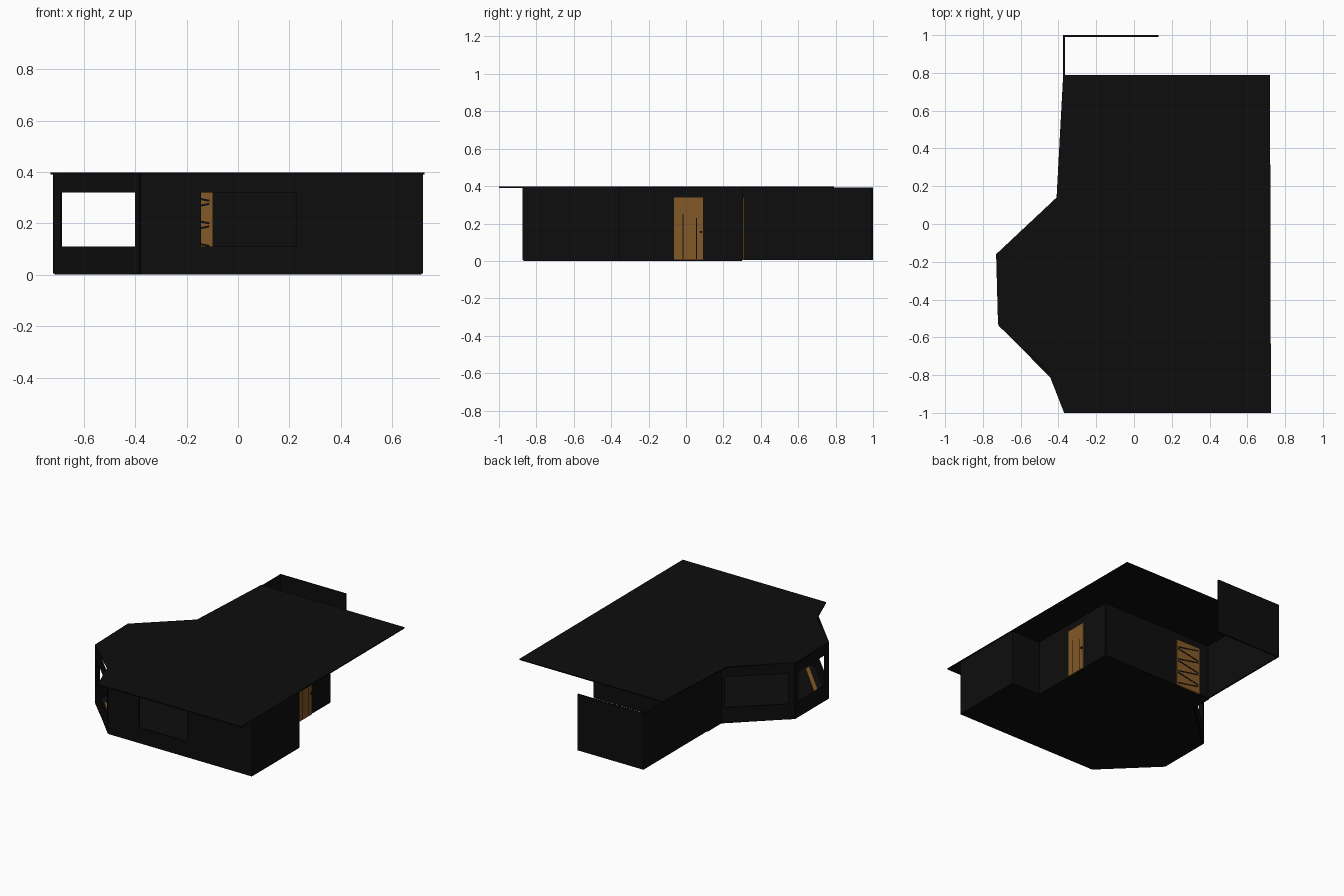
import bpy, bmesh
from mathutils import Vector, Matrix

if "Cube" in bpy.data.objects:
    bpy.data.objects.remove(bpy.data.objects["Cube"])

T = 0.01           # wall thickness
Z0, Z1 = 0.005, 0.392


def material(name, rgb):
    m = bpy.data.materials.new(name)
    m.diffuse_color = (*rgb, 1)
    m.use_nodes = True
    m.node_tree.nodes["Principled BSDF"].inputs["Base Color"].default_value = m.diffuse_color
    return m


BLACK = material("dark_plaster", (0.004, 0.004, 0.004))
WOOD = material("wood", (0.23, 0.10, 0.02))


def finish(name, bm, mat):
    bmesh.ops.recalc_face_normals(bm, faces=bm.faces)
    me = bpy.data.meshes.new(name)
    bm.to_mesh(me)
    bm.free()
    ob = bpy.data.objects.new(name, me)
    bpy.context.collection.objects.link(ob)
    me.materials.append(mat)
    return ob


def slab(name, pts, z0, z1, mat=BLACK):
    """Flat polygon extruded upward."""
    bm = bmesh.new()
    f = bm.faces.new([bm.verts.new((x, y, z0)) for x, y in pts])
    r = bmesh.ops.extrude_face_region(bm, geom=[f])
    vs = [v for v in r["geom"] if isinstance(v, bmesh.types.BMVert)]
    bmesh.ops.translate(bm, verts=vs, vec=(0, 0, z1 - z0))
    return finish(name, bm, mat)


def wall(name, a, b, window=None):
    """Upright panel from a to b; window = (start, end) fractions."""
    a, b = Vector(a), Vector(b)
    us = [0, *window, 1] if window else [0, 1]
    zs = [Z0, 0.11, 0.32, Z1] if window else [Z0, Z1]
    bm = bmesh.new()
    g = [[bm.verts.new((*a.lerp(b, u), z)) for z in zs] for u in us]
    for i in range(len(us) - 1):
        for j in range(len(zs) - 1):
            if not (window and i == 1 and j == 1):
                bm.faces.new((g[i][j], g[i + 1][j], g[i + 1][j + 1], g[i][j + 1]))
    ob = finish(name, bm, BLACK)
    mod = ob.modifiers.new("thickness", "SOLIDIFY")
    mod.thickness, mod.offset = T, 0
    return ob


def box(name, c, size, mat, rot=None):
    bm = bmesh.new()
    bmesh.ops.create_cube(bm, size=1)
    bmesh.ops.scale(bm, verts=bm.verts, vec=size)
    if rot:
        bmesh.ops.rotate(bm, verts=bm.verts, matrix=rot)
    bmesh.ops.translate(bm, verts=bm.verts, vec=c)
    return finish(name, bm, mat)


# Roof and floor
slab("roof", [(-0.375, 0.79), (0.72, 0.79), (0.725, -1), (-0.37, -1), (-0.46, -0.77),
              (-0.72, -0.53), (-0.73, -0.16), (-0.41, 0.14)], 0.39, 0.397)
slab("floor", [(0.715, -0.87), (0.715, -0.36), (0.49, -0.36), (0.49, 0.3), (-0.375, 0.3),
               (-0.375, 0.15), (-0.715, -0.17), (-0.715, -0.54), (-0.38, -0.87)], 0, 0.008)

# House walls, bay windows on the left
wall("front_wall", (-0.38, -0.87), (0.72, -0.87), (0.215, 0.55))
wall("bay_front_wall", (-0.715, -0.53), (-0.38, -0.87), (0.08, 0.95))
wall("bay_left_wall", (-0.715, -0.16), (-0.715, -0.53), (0.1, 0.9))
wall("bay_back_wall", (-0.375, 0.15), (-0.715, -0.16), (0.05, 0.92))
wall("right_wall", (0.715, -0.87), (0.715, -0.36))
wall("porch_return_wall", (0.72, -0.36), (0.49, -0.36))
wall("porch_wall", (0.49, -0.36), (0.49, 0.3))
wall("back_wall", (0.49, 0.3), (-0.375, 0.3))

# Yard walls
wall("left_long_wall", (-0.37, 0.145), (-0.37, 1.0))
wall("yard_back_wall", (-0.37, 0.995), (0.13, 0.995))

# Plank door on the porch
for i in range(4):
    box(f"door_plank_{i}", (0.49, -0.045 + i * 0.0385, 0.172), (0.022, 0.0385, 0.334), WOOD)
for y, h in ((-0.015, 0.25), (0.055, 0.23)):
    for s in (-1, 1):
        box("door_groove", (0.49 + s * 0.011, y, h / 2 + 0.005), (0.003, 0.005, h - 0.01), BLACK)
box("door_knob", (0.505, 0.08, 0.155), (0.014, 0.01, 0.012), BLACK)

# Braced door to the yard, with zigzag bars on both faces
box("braced_door", (-0.195, 0.3, 0.172), (0.19, 0.018, 0.334), WOOD)
n = 7
for i in range(n):
    rise = 0.032 * (1 if i % 2 else -1)
    rot = Matrix.Rotation(-rise / 0.17, 3, "Y")
    for s in (-1, 1):
        box("zigzag_bar", (-0.195, 0.3 + s * 0.009, 0.04 + i * 0.044),
            (0.17, 0.004, 0.008), BLACK, rot)

# Low wooden strip along the inside of the front bay wall
slab("bay_floor_strip", [(-0.66, -0.52), (-0.62, -0.52), (-0.36, -0.79), (-0.36, -0.83)],
     0.006, 0.016, WOOD)
